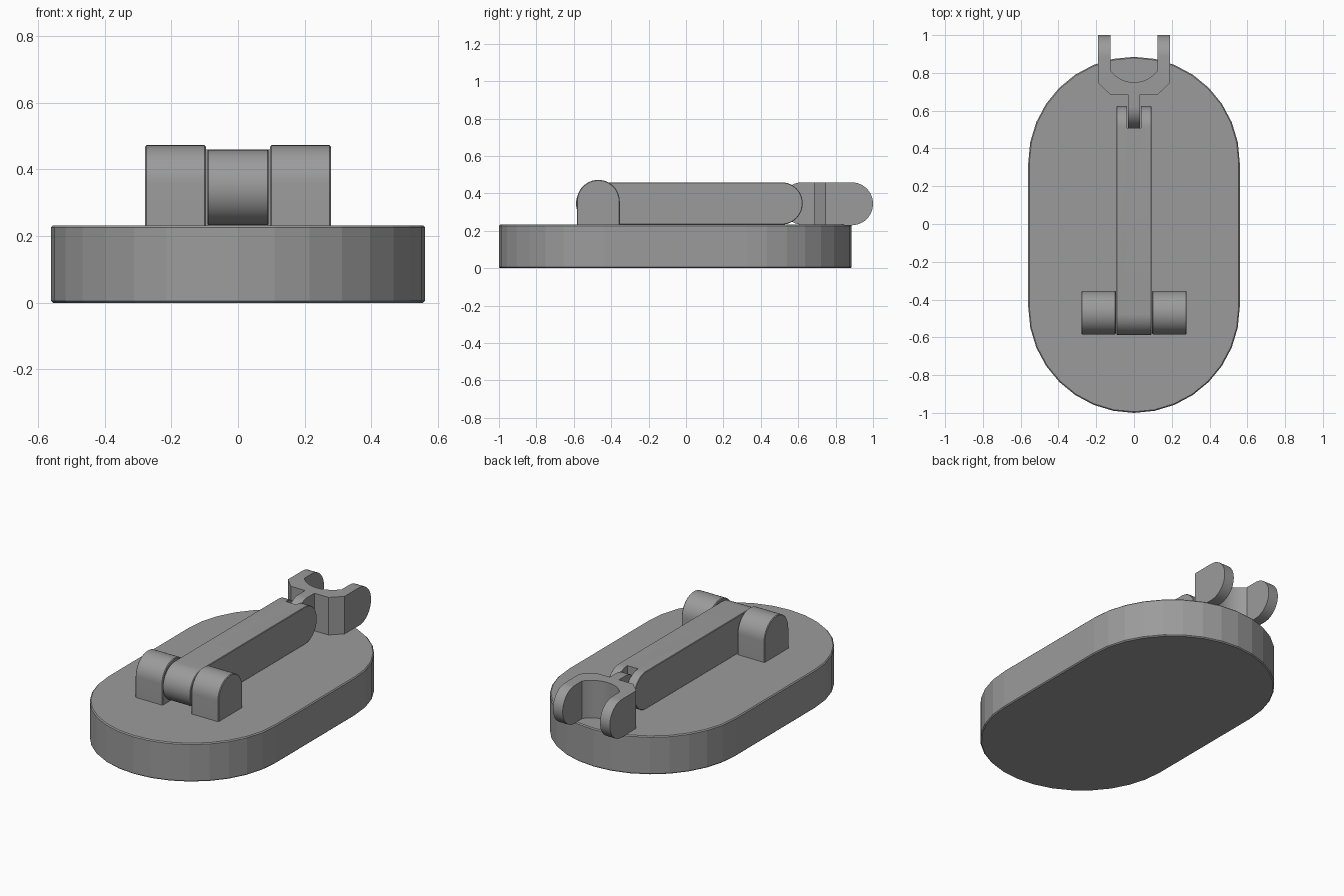
import bpy, bmesh, math
from mathutils import Vector

if "Cube" in bpy.data.objects:
    bpy.data.objects.remove(bpy.data.objects["Cube"])

grey = bpy.data.materials.new("plain grey")
grey.diffuse_color = (0.33, 0.33, 0.33, 1)
grey.use_nodes = True
grey.node_tree.nodes["Principled BSDF"].inputs["Base Color"].default_value = grey.diffuse_color


def arc(cx, cy, r, start, end, n):
    """Points on an arc, angles in degrees."""
    return [(cx + r * math.cos(math.radians(start + (end - start) * i / n)),
             cy + r * math.sin(math.radians(start + (end - start) * i / n)))
            for i in range(n + 1)]


def prism(name, outline, axis, lo, hi, bevel=0.0, smooth=True):
    """Extrude an outline along z (outline in x, y) or along x (outline in y, z)."""
    bm = bmesh.new()
    place = (lambda p, d: (p[0], p[1], d)) if axis == 'z' else (lambda p, d: (d, p[0], p[1]))
    face = bm.faces.new([bm.verts.new(place(p, lo)) for p in outline])
    res = bmesh.ops.extrude_face_region(bm, geom=[face])
    shift = Vector(place((0, 0), hi - lo))
    bmesh.ops.translate(bm, vec=shift, verts=[v for v in res['geom'] if isinstance(v, bmesh.types.BMVert)])
    bmesh.ops.recalc_face_normals(bm, faces=bm.faces)
    if bevel:
        rims = [e for e in bm.edges if len(e.link_faces) == 2 and e.calc_face_angle() > math.radians(60)]
        bmesh.ops.bevel(bm, geom=rims, offset=bevel, segments=1, affect='EDGES', clamp_overlap=True)
    mesh = bpy.data.meshes.new(name)
    bm.to_mesh(mesh)
    bm.free()
    mesh.materials.append(grey)
    obj = bpy.data.objects.new(name, mesh)
    bpy.context.collection.objects.link(obj)
    if smooth:
        shade(obj)
    return obj


def shade(obj):
    bpy.ops.object.select_all(action='DESELECT')
    obj.select_set(True)
    bpy.context.view_layer.objects.active = obj
    bpy.ops.object.shade_smooth_by_angle(angle=math.radians(30))


def boolean(obj, cutter, operation):
    """Apply a boolean and remove the cutter."""
    mod = obj.modifiers.new("cut", 'BOOLEAN')
    mod.operation, mod.object, mod.solver = operation, cutter, 'EXACT'
    bpy.context.view_layer.update()
    mesh = bpy.data.meshes.new_from_object(obj.evaluated_get(bpy.context.evaluated_depsgraph_get()))
    obj.modifiers.clear()
    obj.data = mesh
    bpy.data.objects.remove(cutter)
    shade(obj)


# Base plate: faceted capsule outline
R = 0.56
base = arc(0, 0.325, R, 0, 180, 16) + arc(0, -0.44, R, 180, 360, 16)
prism("base_plate", base, 'z', 0, 0.232, bevel=0.006, smooth=False)

# Pair of hinge lugs with round tops
lug = [(-0.584, 0.22), (-0.354, 0.22)] + arc(-0.469, 0.357, 0.115, 0, 180, 24)
for name, x0, x1 in (("left_lug", -0.278, -0.096), ("right_lug", 0.096, 0.278)):
    prism(name, lug, 'x', x0, x1, bevel=0.004)

# Arm with round ends and a slot at the far end
Z, r = 0.346, 0.113
bar = arc(0.511, Z, r, -90, 90, 24) + arc(-0.475, Z, r, 90, 270, 24)
arm = prism("arm", bar, 'x', -0.092, 0.092, bevel=0.003)
slot = prism("slot_cutter", [(0.508, 0.1), (0.8, 0.1), (0.8, 0.6), (0.508, 0.6)], 'x', -0.036, 0.036, smooth=False)
boolean(arm, slot, 'DIFFERENCE')

# Clip tongue seated in the slot
tongue = arc(0.622, Z, r, 90, 270, 24) + [(0.70, Z - r), (0.70, Z + r)]
prism("clip_tongue", tongue, 'x', -0.031, 0.031)

# Forked clip: plan outline trimmed by a round-ended side profile
cup = arc(0, 0.905, 0.155, 323.8, 216.2, 12)
fork = [(0.031, 0.685), (0.126, 0.685), (0.19, 0.747), (0.19, 1.02), (0.125, 1.02)]
fork += cup + [(-0.125, 1.02), (-0.19, 1.02), (-0.19, 0.747), (-0.126, 0.685), (-0.031, 0.685)]
clip = prism("fork_clip", fork, 'z', 0.15, 0.55, smooth=False)
side = [(0.6, 0.229), (0.6, 0.459)]
side += arc(0.885, 0.344, 0.115, 90, -90, 24)
boolean(clip, prism("fork_cutter", side, 'x', -0.4, 0.4, smooth=False), 'INTERSECT')
